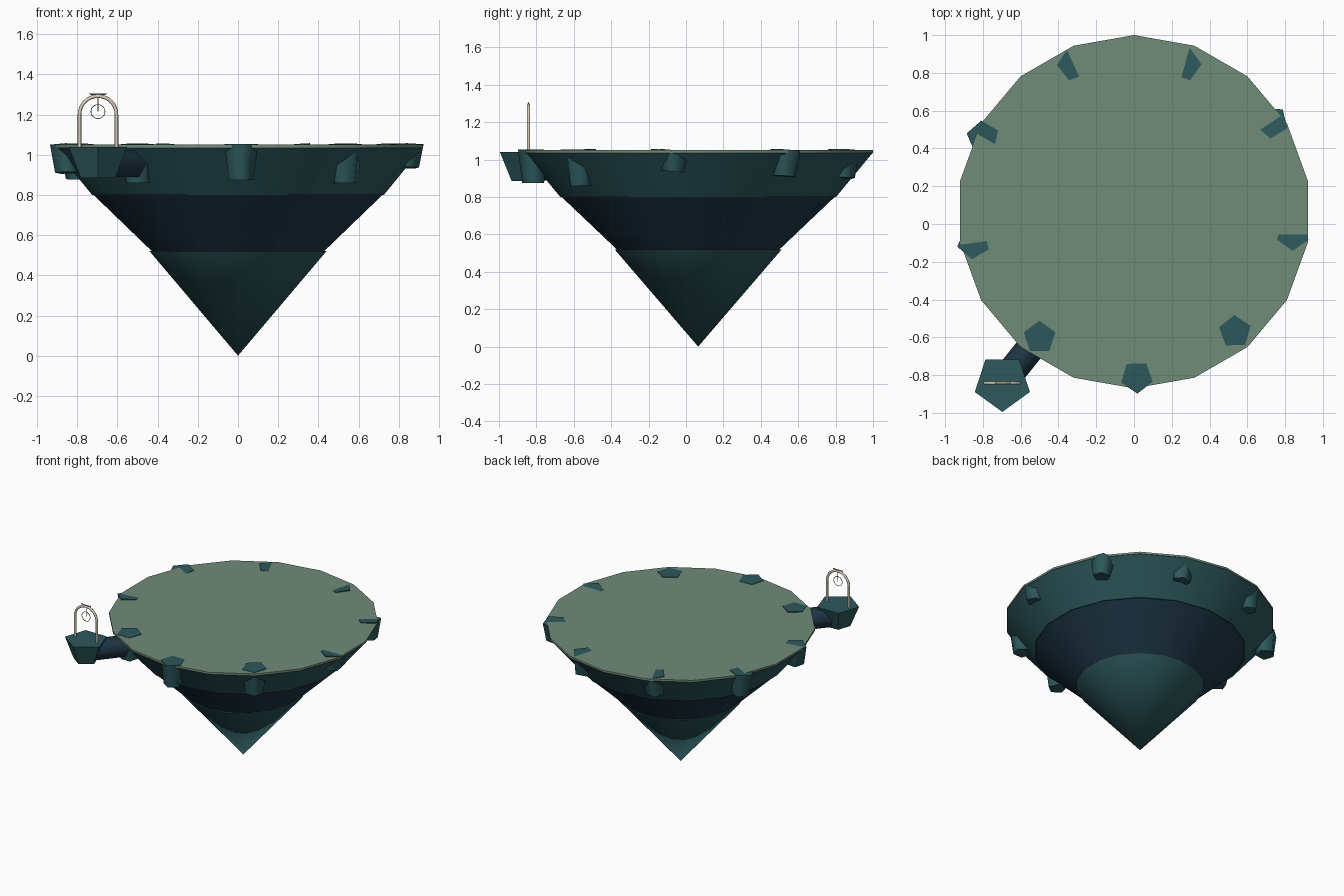
import bpy, bmesh, math
from mathutils import Vector, Matrix

if "Cube" in bpy.data.objects:
    bpy.data.objects.remove(bpy.data.objects["Cube"])


def mat(name, rgb):
    m = bpy.data.materials.new(name)
    m.diffuse_color = (*rgb, 1)
    m.use_nodes = True
    m.node_tree.nodes["Principled BSDF"].inputs["Base Color"].default_value = m.diffuse_color
    return m


ROCK = mat("teal_rock", (0.026, 0.098, 0.107))
DARK = mat("dark_rock", (0.013, 0.036, 0.060))
GRASS = mat("grass", (0.16, 0.26, 0.19))
BONE = mat("pale_stone", (0.68, 0.62, 0.50))
BRASS = mat("brass", (0.35, 0.20, 0.09))


def finish(name, bm, material, angle):
    bmesh.ops.recalc_face_normals(bm, faces=bm.faces)
    me = bpy.data.meshes.new(name)
    bm.to_mesh(me)
    bm.free()
    ob = bpy.data.objects.new(name, me)
    bpy.context.collection.objects.link(ob)
    me.materials.append(material)
    bpy.ops.object.select_all(action='DESELECT')
    ob.select_set(True)
    bpy.context.view_layer.objects.active = ob
    bpy.ops.object.shade_smooth_by_angle(angle=math.radians(angle))
    return ob


def frustum(name, n, top, bottom, spin, material, matrix=Matrix(), angle=35):
    """n-sided tapered prism; top and bottom are (radius, z)."""
    bm = bmesh.new()
    rings = []
    for r, z in (top, bottom):
        count = n if r > 0 else 1
        rings.append([bm.verts.new((r * math.cos(spin + i * math.tau / n),
                                    r * math.sin(spin + i * math.tau / n), z))
                      for i in range(count)])
    a, b = rings
    bm.faces.new(a)
    if len(b) > 1:
        bm.faces.new(b)
    for i in range(n):
        j = (i + 1) % n
        bm.faces.new([a[i], a[j], b[j], b[i]] if len(b) > 1 else [a[i], a[j], b[0]])
    bm.transform(matrix)
    return finish(name, bm, material, angle)


def tube(name, pts, radius, material, closed=False, res=2):
    cu = bpy.data.curves.new(name, 'CURVE')
    cu.dimensions = '3D'
    cu.bevel_depth = radius
    cu.bevel_resolution = res
    cu.use_fill_caps = True
    sp = cu.splines.new('POLY')
    sp.points.add(len(pts) - 1)
    for p, co in zip(sp.points, pts):
        p.co = (*co, 1)
    sp.use_cyclic_u = closed
    ob = bpy.data.objects.new(name, cu)
    bpy.context.collection.objects.link(ob)
    cu.materials.append(material)


# Floating island: grass slab over three stacked rock layers
base = Matrix.Translation((0, 0.065, 0))
q = math.pi / 2
frustum("grass_top", 18, (0.935, 1.05), (0.935, 1.035), q, GRASS, base)
frustum("upper_rock", 18, (0.932, 1.035), (0.737, 0.80), q, ROCK, base)
frustum("middle_rock", 18, (0.730, 0.80), (0.43, 0.515), q, DARK, base)
frustum("lower_rock", 18, (0.447, 0.52), (0, 0), q, ROCK, base)

# Rim boulders: x, y, bottom z, top z, spin, raised direction (degrees)
boulders = [
    (0.015, -0.81, 0.875, 1.053, -88, -90, 0.01),
    (0.535, -0.57, 0.86, 1.054, 92, 90, 0.02),
    (0.84, -0.055, 0.935, 1.05, -90, -90, 0.09),
    (0.73, 0.54, 0.91, 1.05, -95, -57, 0.09),
    (0.27, 0.845, 0.90, 1.05, 0, -15, 0.09),
    (-0.32, 0.845, 0.90, 1.05, 110, 205, 0.09),
    (-0.80, 0.46, 0.88, 1.05, 95, 60, 0.07),
    (-0.85, -0.10, 0.91, 1.05, -95, -82, 0.09),
    (-0.50, -0.60, 0.86, 1.054, 90, 90, 0.02),
]
for k, (x, y, z0, z1, spin, up, tilt) in enumerate(boulders):
    d = math.radians(up)
    axis = Vector((math.sin(d), -math.cos(d), 0))
    m = Matrix.Translation((x, y, z1)) @ Matrix.Rotation(tilt, 4, axis)
    frustum(f"rim_boulder_{k + 1}", 5, (0.088, 0), (0.064, z0 - z1),
            math.radians(spin), ROCK, m, 75)

# Small islet and the rock neck joining it to the island
ax, ay = -0.697, -0.842
frustum("islet", 5, (0.153, 1.04), (0.09, 0.885), -q, ROCK,
        Matrix.Translation((ax, ay, 0)), 30)
start, end = Vector((ax, ay, 0.955)), Vector((-0.47, -0.56, 0.955))
neck = Matrix.Translation(start) @ (end - start).to_track_quat('Z', 'Y').to_matrix().to_4x4()
frustum("rock_neck", 6, (0.076, (end - start).length), (0.076, 0.03), 0, DARK, neck, 65)

# Arch on the islet
arc = [(ax + 0.092 * math.cos(t * math.pi / 16), ay, 1.2 + 0.092 * math.sin(t * math.pi / 16))
       for t in range(17)]
tube("arch", [(ax + 0.092, ay, 1.03)] + arc + [(ax - 0.092, ay, 1.03)], 0.009, BONE)

# Hanging ring and its cord
tube("hanging_ring", [(ax + 0.035 * math.cos(t * math.tau / 24), ay,
                       1.215 + 0.035 * math.sin(t * math.tau / 24)) for t in range(24)],
     0.002, BRASS, True, 1)
tube("ring_cord", [(ax, ay, 1.29), (ax, ay, 1.215)], 0.002, BRASS, False, 1)

# Crest along the crown of the arch
tube("crest_bar", [(ax - 0.042, ay, 1.303), (ax - 0.02, ay, 1.301),
                   (ax + 0.02, ay, 1.301), (ax + 0.042, ay, 1.303)], 0.0035, BRASS)
